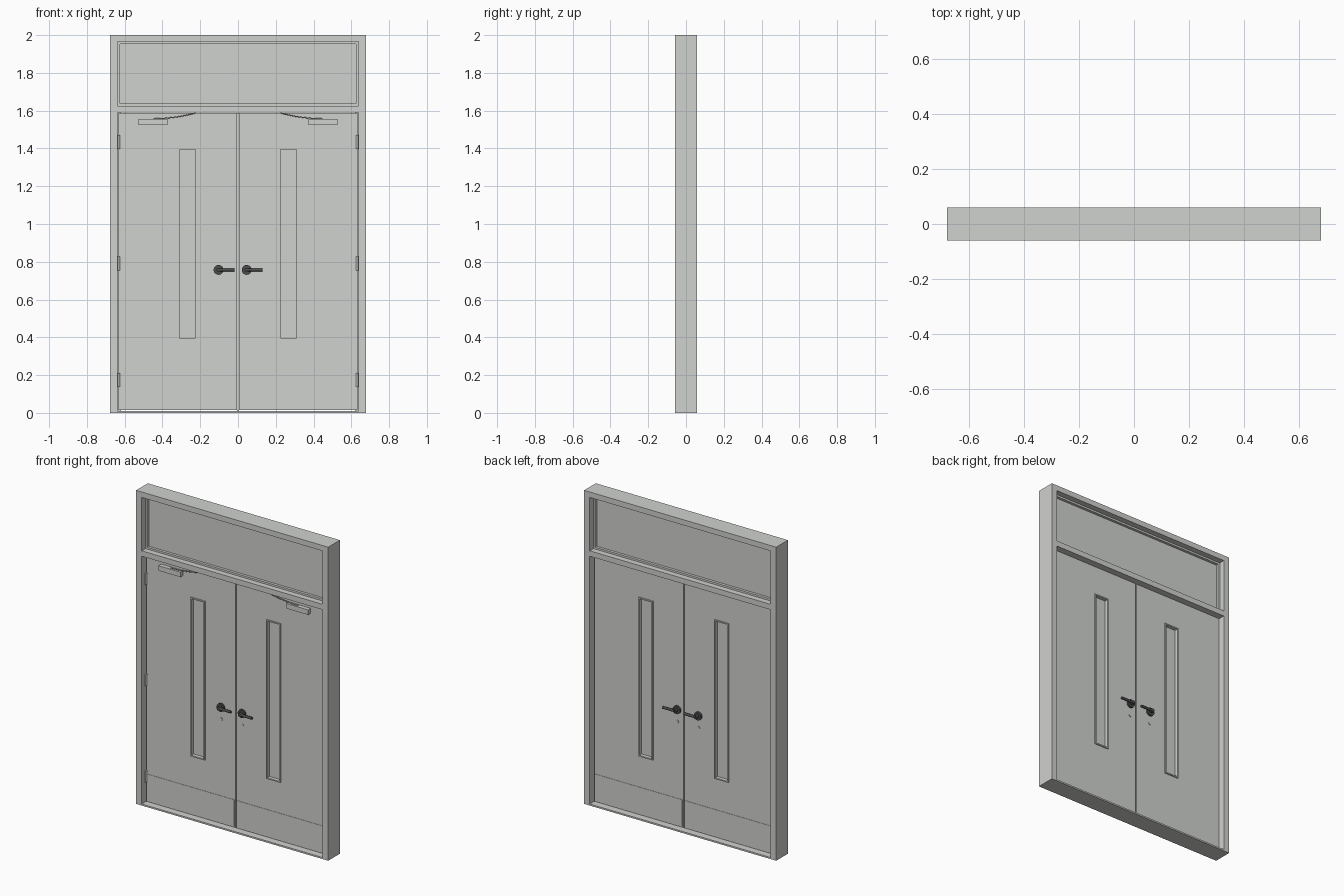
import bpy, bmesh
from mathutils import Vector

cube = bpy.data.objects.get("Cube")
if cube:
    bpy.data.objects.remove(cube, do_unlink=True)


def material(name, colour):
    mat = bpy.data.materials.new(name)
    mat.use_nodes = True
    mat.diffuse_color = colour
    mat.node_tree.nodes["Principled BSDF"].inputs["Base Color"].default_value = colour
    return mat


grey = material("painted_grey", (0.63, 0.645, 0.62, 1))
dark = material("dark_metal", (0.07, 0.073, 0.07, 1))


def finish(name, bm, mat=grey):
    bmesh.ops.recalc_face_normals(bm, faces=bm.faces)
    mesh = bpy.data.meshes.new(name)
    bm.to_mesh(mesh)
    bm.free()
    mesh.materials.append(mat)
    obj = bpy.data.objects.new(name, mesh)
    bpy.context.collection.objects.link(obj)
    return obj


def box(name, x, y, z):
    """Box from (low, high) ranges."""
    bm = bmesh.new()
    bmesh.ops.create_cube(bm, size=1)
    for v in bm.verts:
        v.co = Vector([r[0] if c < 0 else r[1] for r, c in zip((x, y, z), v.co)])
    return finish(name, bm)


def ring(name, outer, inner, y):
    """Rectangular slab with a rectangular hole; rects are x0, x1, z0, z1."""
    bm = bmesh.new()

    def loop(r, depth):
        corners = ((r[0], r[2]), (r[1], r[2]), (r[1], r[3]), (r[0], r[3]))
        return [bm.verts.new((a, depth, b)) for a, b in corners]

    loops = [loop(outer, y[0]), loop(inner, y[0]), loop(inner, y[1]), loop(outer, y[1])]
    for a, b in zip(loops, loops[1:] + loops[:1]):
        for i in range(4):
            j = (i + 1) % 4
            bm.faces.new((a[i], a[j], b[j], b[i]))
    return finish(name, bm)


def rod(name, start, end, radius, mat=grey, sides=24):
    """Smooth cylinder between two points."""
    start, end = Vector(start), Vector(end)
    axis = end - start
    bm = bmesh.new()
    bmesh.ops.create_cone(bm, cap_ends=True, segments=sides, radius1=radius,
                          radius2=radius, depth=axis.length)
    turn = axis.to_track_quat('Z', 'Y').to_matrix().to_4x4()
    bmesh.ops.transform(bm, matrix=turn, verts=bm.verts)
    bmesh.ops.translate(bm, vec=(start + end) / 2, verts=bm.verts)
    for f in bm.faces:
        f.smooth = len(f.verts) == 4
    for e in bm.edges:
        e.smooth = all(len(f.verts) == 4 for f in e.link_faces)
    return finish(name, bm, mat)


def grow(rect, amount):
    """Rectangle enlarged on all sides."""
    return (rect[0] - amount, rect[1] + amount, rect[2] - amount, rect[3] + amount)


DEPTH = (-0.059, 0.059)
FACE = 0.02          # half the leaf thickness
OPEN = 0.638         # half the clear opening

# Frame
for side, s in (("right", -1), ("left", 1)):
    box(side + "_jamb", sorted((s * OPEN, s * 0.678)), DEPTH, (0, 2))
    box(side + "_jamb_stop", sorted((s * 0.62, s * OPEN)), (-0.005, 0.005), (0.01, 1.59))
box("frame_head", (-OPEN, OPEN), DEPTH, (1.965, 2))
box("transom_bar", (-OPEN, OPEN), DEPTH, (1.59, 1.625))
box("threshold", (-OPEN, OPEN), DEPTH, (0, 0.01))

# Upper light
upper = (-OPEN, OPEN, 1.625, 1.965)
ring("upper_light_bead", upper, grow(upper, -0.012), (-0.022, 0.022))
box("upper_light_pane", (-0.63, 0.63), (-0.005, 0.005), (1.63, 1.96))

# Leaves with vision panels, kick plates, hinges and closers
for side, s in (("right", -1), ("left", 1)):
    def span(a, b):
        return tuple(sorted((s * a, s * b)))

    window = span(0.219, 0.316) + (0.39, 1.40)
    ring(side + "_door_leaf", span(0.004, 0.633) + (0.014, 1.587), window, (-FACE, FACE))
    box(side + "_vision_pane", span(0.219, 0.316), (-0.004, 0.004), (0.39, 1.40))
    ring(side + "_vision_bead", grow(window, 0.002), grow(window, -0.006),
         (-FACE - 0.007, FACE + 0.007))
    for face, d in (("front", -1), ("back", 1)):
        box(f"{side}_{face}_kick_plate", span(0.012, 0.628),
            sorted((d * FACE, d * (FACE + 0.002))), (0.018, 0.19))
    for n, z in enumerate((0.175, 0.79, 1.435)):
        box(f"{side}_hinge_leaf_{n}", span(0.62, OPEN), (-FACE - 0.003, -FACE), (z - 0.037, z + 0.037))
        rod(f"{side}_hinge_pin_{n}", (s * 0.631, -0.025, z - 0.037),
            (s * 0.631, -0.025, z + 0.037), 0.006, sides=16)
    box(side + "_closer_body", span(0.374, 0.527), (-0.047, -FACE), (1.523, 1.555))

    # Curved closer arm
    curve = bpy.data.curves.new(side + "_closer_arm", 'CURVE')
    curve.dimensions = '3D'
    curve.bevel_depth = 0.003
    curve.bevel_resolution = 1
    curve.resolution_u = 8
    curve.use_fill_caps = True
    spline = curve.splines.new('BEZIER')
    spline.bezier_points.add(1)
    ends = ((0.45, 1.557, 0.36, 1.558), (0.225, 1.588, 0.28, 1.572))
    for p, (x, z, hx, hz) in zip(spline.bezier_points, ends):
        p.co = (s * x, -0.035, z)
        p.handle_left = p.handle_right = (s * hx, -0.035, hz)
    curve.materials.append(grey)
    bpy.context.collection.objects.link(bpy.data.objects.new(side + "_closer_arm", curve))

# Meeting strip between the leaves
box("meeting_strip", (-0.006, 0.006), (-0.012, 0.012), (0.01, 1.588))

# Lever handles and keyholes on both faces
LEVER_Z = 0.757
for side, x in (("right", -0.103), ("left", 0.046)):
    for face, d in (("front", -1), ("back", 1)):
        tag = f"{side}_{face}_"
        y = d * FACE
        rod(tag + "handle_rose", (x, y, LEVER_Z), (x, y + d * 0.012, LEVER_Z), 0.026, dark)
        rod(tag + "handle_neck", (x, y, LEVER_Z), (x, y + d * 0.032, LEVER_Z), 0.011, dark)
        rod(tag + "handle_lever", (x, y + d * 0.026, LEVER_Z),
            (x + 0.085, y + d * 0.026, LEVER_Z), 0.008, dark)
        rod(tag + "keyhole", (x, y, 0.68), (x, y + d * 0.004, 0.68), 0.009)
